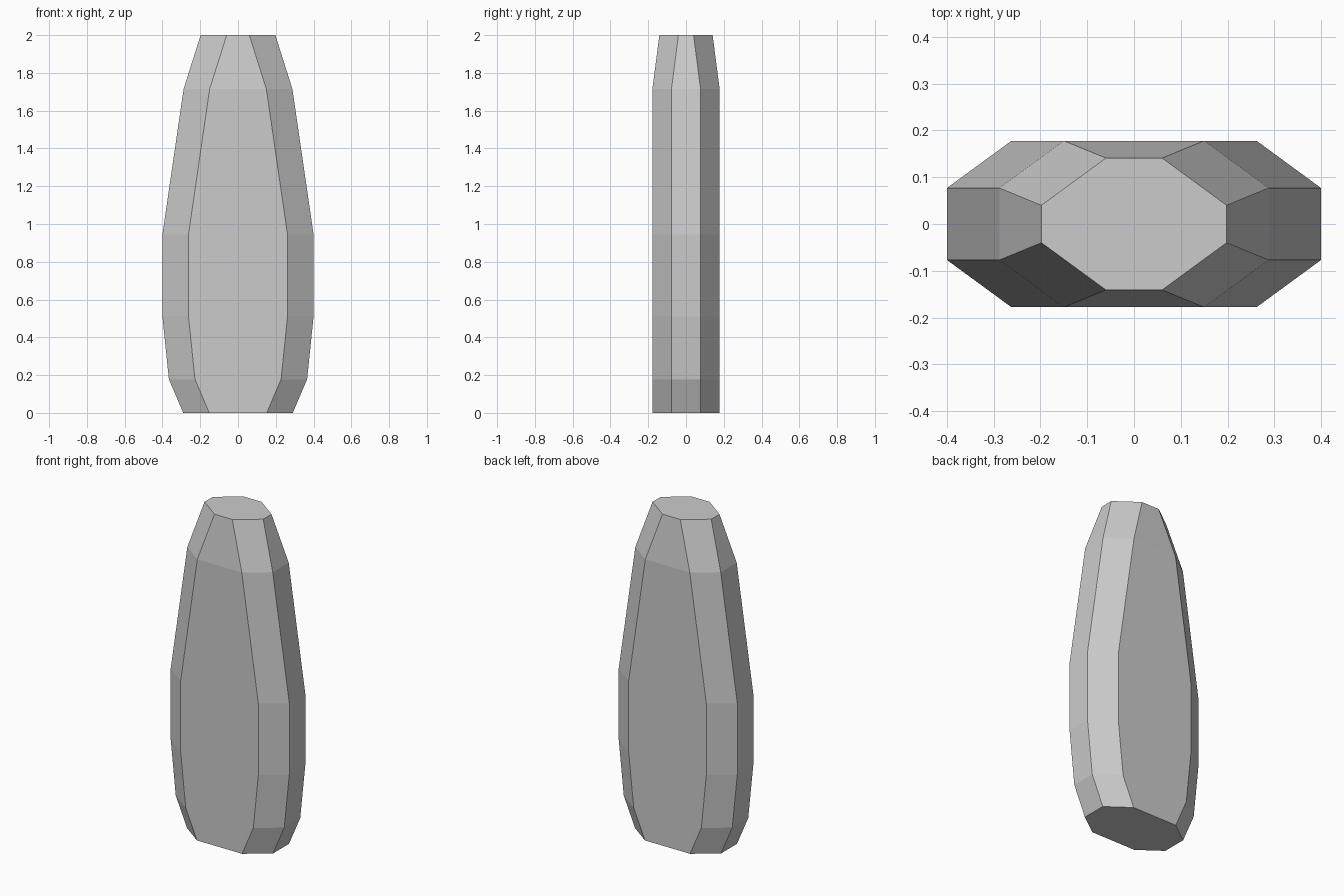
import bpy, bmesh

if "Cube" in bpy.data.objects:
    bpy.data.objects.remove(bpy.data.objects["Cube"])

CHAMFER_X, CHAMFER_Y = 0.138, 0.101

# Profile of the body: height, half width, half depth
PROFILE = [
    (0.0, 0.29, 0.178),
    (0.178, 0.366, 0.178),
    (0.51, 0.4, 0.178),
    (0.945, 0.4, 0.178),
    (1.715, 0.288, 0.178),
    (2.0, 0.198, 0.141),
]


def chamfered_ring(bm, z, hx, hy):
    """Rectangle with cut corners, counter-clockwise seen from above."""
    ix, iy = hx - CHAMFER_X, hy - CHAMFER_Y
    pts = [(hx, -iy), (hx, iy), (ix, hy), (-ix, hy),
           (-hx, iy), (-hx, -iy), (-ix, -hy), (ix, -hy)]
    return [bm.verts.new((x, y, z)) for x, y in pts]


# Faceted body: stacked eight-sided rings with flat caps
bm = bmesh.new()
rings = [chamfered_ring(bm, *section) for section in PROFILE]
for low, high in zip(rings, rings[1:]):
    for i in range(8):
        j = (i + 1) % 8
        bm.faces.new((low[i], low[j], high[j], high[i]))
bm.faces.new(rings[0][::-1])
bm.faces.new(rings[-1])

mesh = bpy.data.meshes.new("faceted_body")
bm.to_mesh(mesh)
bm.free()
bpy.context.collection.objects.link(bpy.data.objects.new("faceted_body", mesh))
